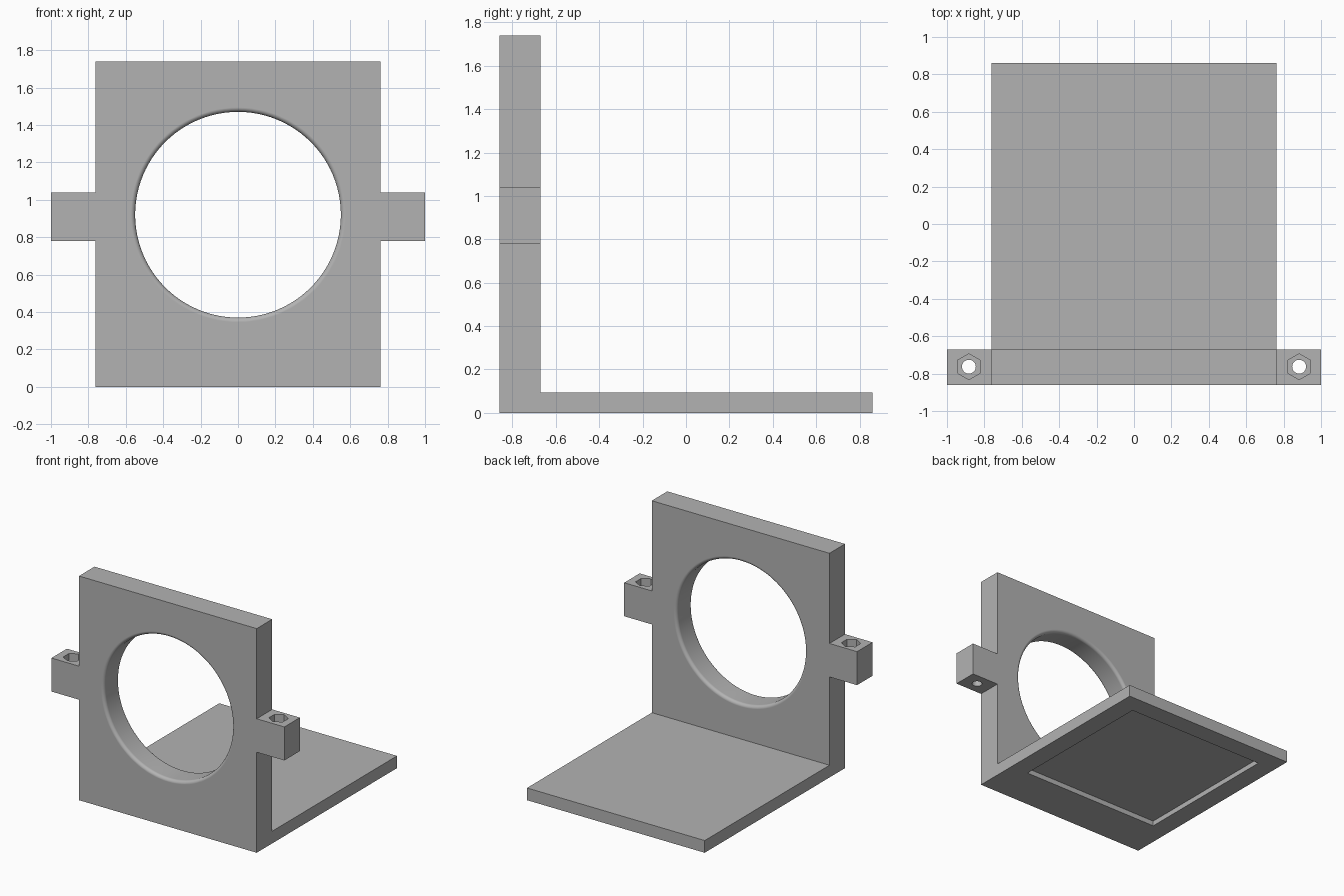
import bpy, bmesh
from math import sin, cos, pi, radians
from mathutils import Vector, Matrix

if "Cube" in bpy.data.objects:
    bpy.data.objects.remove(bpy.data.objects["Cube"])

HALF = 0.763                     # half width of the bracket
FRONT, INNER, BACK = -0.86, -0.67, 0.86
TOP, FLOOR = 1.74, 0.095
EAR_LOW, EAR_HIGH = 0.78, 1.04
HOLE_Z, HOLE_R, FILLET = 0.92, 0.55, 0.025
BOLT_X, BOLT_Y = 0.883, -0.763

grey = bpy.data.materials.new("plain grey")
grey.use_nodes = True
colour = (0.45, 0.45, 0.45, 1)
grey.diffuse_color = colour
grey.node_tree.nodes["Principled BSDF"].inputs["Base Color"].default_value = colour


def finish(name, bm, helper=False):
    bmesh.ops.recalc_face_normals(bm, faces=bm.faces)
    mesh = bpy.data.meshes.new(name)
    bm.to_mesh(mesh)
    bm.free()
    mesh.materials.append(grey)
    obj = bpy.data.objects.new(name, mesh)
    bpy.context.collection.objects.link(obj)
    obj.hide_render = helper
    return obj


def prism(name, outline, shift, helper=False):
    """Extrude a closed outline of points along a vector."""
    bm = bmesh.new()
    face = bm.faces.new([bm.verts.new(p) for p in outline])
    new = bmesh.ops.extrude_face_region(bm, geom=[face])["geom"]
    bmesh.ops.translate(bm, vec=shift,
                        verts=[v for v in new if isinstance(v, bmesh.types.BMVert)])
    return finish(name, bm, helper)


def box(name, low, high, helper=False):
    (a, b, c), (d, e, f) = low, high
    return prism(name, [(a, b, c), (d, b, c), (d, e, c), (a, e, c)], (0, 0, f - c), helper)


def post(name, x, radius, sides, low, high):
    """Upright cutter with a corner pointing along y."""
    ring = [(x + radius * sin(2 * pi * i / sides),
             BOLT_Y + radius * cos(2 * pi * i / sides), low) for i in range(sides)]
    return prism(name, ring, (0, 0, high - low), True)


def combine(obj, other, operation):
    """Apply a boolean and drop the helper."""
    mod = obj.modifiers.new(operation, 'BOOLEAN')
    mod.operation, mod.solver, mod.object = operation, 'EXACT', other
    bpy.context.view_layer.objects.active = obj
    bpy.ops.object.modifier_apply(modifier=mod.name)
    bpy.data.objects.remove(other)


# Upright plate with side ears
half = [(HALF, 0), (HALF, EAR_LOW), (1, EAR_LOW), (1, EAR_HIGH), (HALF, EAR_HIGH), (HALF, TOP)]
outline = half + [(-x, z) for x, z in reversed(half)]
bracket = prism("bracket", [(x, FRONT, z) for x, z in outline], (0, INNER - FRONT, 0))

# Base plate
combine(bracket, box("base_plate", (-HALF, INNER, 0), (HALF, BACK, FLOOR)), 'UNION')

# Shallow square recess under the base
combine(bracket, box("recess_cutter", (-0.61, -0.505, -0.1), (0.61, 0.71, 0.04), True), 'DIFFERENCE')

# Round opening with filleted rims
steps = 6
rim = [(HOLE_R + FILLET * (1 - sin(i * pi / 2 / steps)),
        FRONT + FILLET * (1 - cos(i * pi / 2 / steps))) for i in range(steps + 1)]
wide = HOLE_R + FILLET
profile = [(0, FRONT - 0.1), (wide, FRONT - 0.1)]
profile += rim + [(r, FRONT + INNER - y) for r, y in reversed(rim)]
profile += [(wide, INNER + 0.1), (0, INNER + 0.1)]
for r, y in rim[:1]:
    assert abs(r - wide) < 1e-6
bm = bmesh.new()
# The rim curve leaves the face plane tangentially and meets the bore tangentially
curve = [(HOLE_R + FILLET * (1 - sin(i * pi / 2 / steps)),
          FRONT + FILLET * (1 - cos(i * pi / 2 / steps))) for i in range(steps + 1)]
points = [bm.verts.new((r, y, HOLE_Z)) for r, y in profile]
edges = [bm.edges.new(pair) for pair in zip(points, points[1:])]
bmesh.ops.spin(bm, geom=points + edges, cent=(0, 0, HOLE_Z), axis=(0, 1, 0),
               angle=2 * pi, steps=96)
bmesh.ops.remove_doubles(bm, verts=bm.verts, dist=1e-5)
combine(bracket, finish("opening_cutter", bm, True), 'DIFFERENCE')

# Bolt holes with hexagonal nut pockets in the ears
for x in (-BOLT_X, BOLT_X):
    combine(bracket, post("bolt_cutter", x, 0.037, 32, EAR_LOW - 0.1, EAR_HIGH + 0.1), 'DIFFERENCE')
    combine(bracket, post("nut_cutter", x, 0.069, 6, EAR_HIGH - 0.06, EAR_HIGH + 0.1), 'DIFFERENCE')

# Merge leftover coplanar faces, then smooth the round surfaces
bm = bmesh.new()
bm.from_mesh(bracket.data)
bmesh.ops.dissolve_limit(bm, angle_limit=radians(0.5), verts=bm.verts, edges=bm.edges)
bm.to_mesh(bracket.data)
bm.free()
bpy.ops.object.select_all(action='DESELECT')
bracket.select_set(True)
bpy.context.view_layer.objects.active = bracket
bpy.ops.object.shade_smooth_by_angle(angle=radians(30))
weighted = bracket.modifiers.new("even_shading", 'WEIGHTED_NORMAL')
weighted.weight, weighted.keep_sharp = 100, True
